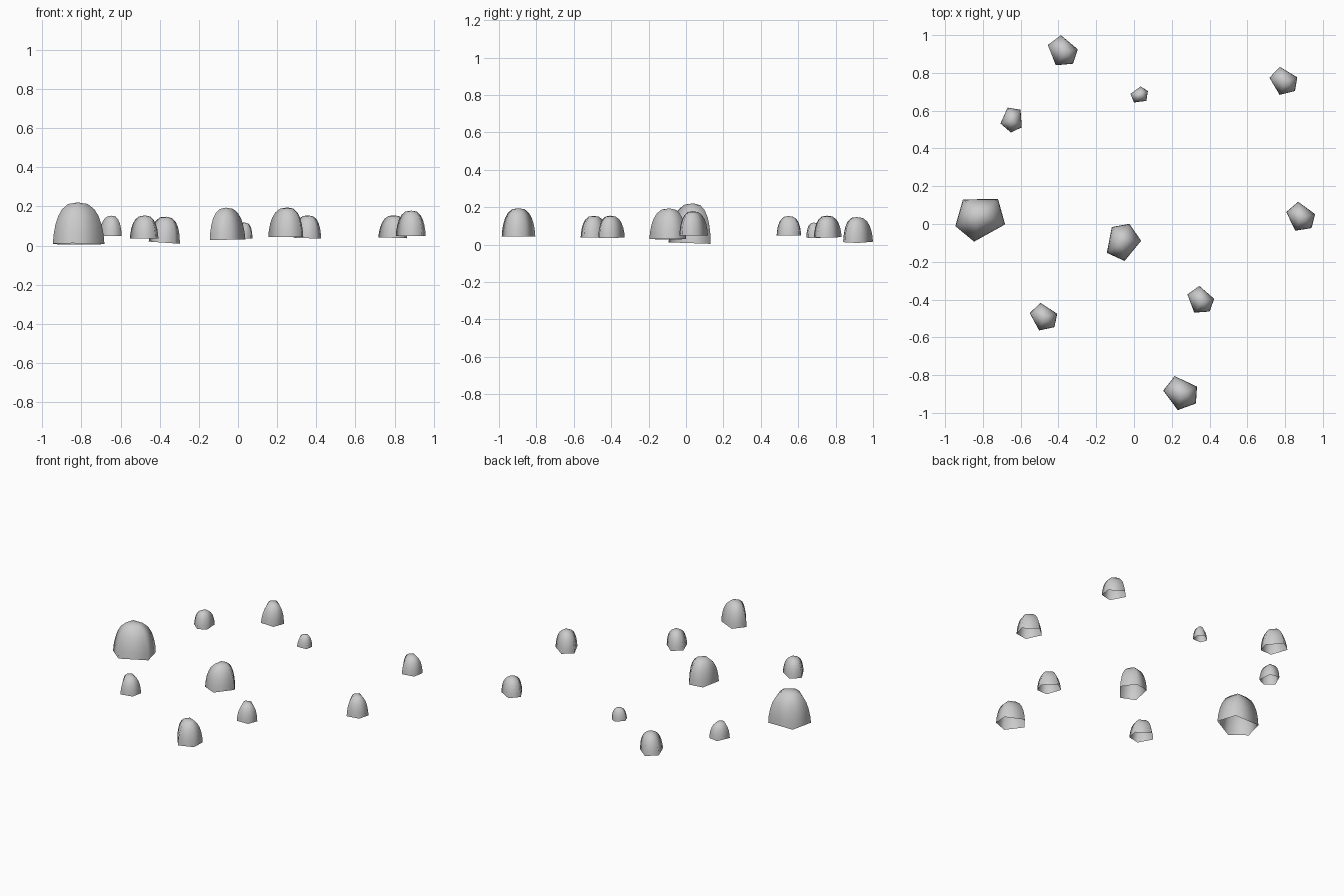
import bpy, bmesh
from math import cos, sin, radians

if "Cube" in bpy.data.objects:
    bpy.data.objects.remove(bpy.data.objects["Cube"])

# Irregular five-sided footprint: (angle, relative radius)
FOOTPRINT = [(0, 1.05), (59, 1.05), (145, .965), (213, .985), (272, .95)]
# Dome profile: (relative width, relative height)
PROFILE = [(1, 0), (.97, .22), (.90, .45), (.79, .66), (.63, .83), (.38, .96)]


def stone_mesh():
    bm = bmesh.new()
    rings = []
    for w, h in PROFILE:
        rings.append([bm.verts.new((w * r * cos(radians(a)), w * r * sin(radians(a)), h))
                      for a, r in FOOTPRINT])
    n = len(FOOTPRINT)
    for lo, hi in zip(rings, rings[1:]):
        for i in range(n):
            j = (i + 1) % n
            bm.faces.new((lo[i], lo[j], hi[j], hi[i]))
    # Crown closes the dome; the underside stays open
    top = bm.verts.new((0, 0, 1))
    for i in range(n):
        bm.faces.new((rings[-1][i], rings[-1][(i + 1) % n], top))
    for f in bm.faces:
        f.smooth = True
    mesh = bpy.data.meshes.new("stone")
    bm.to_mesh(mesh)
    bm.free()
    return mesh


# Scattered stones: x, y, base z, radius, height, turn, tilt about x, tilt about y
STONES = [
    (-.82, .032, .008, .135, .213, -14, -2, 0),
    (-.059, -.091, .03, .1, .164, 216, 0, -1),
    (.252, -.897, .043, .094, .152, 112, 0, 0),
    (-.376, .912, .015, .084, .133, 97, 0, 4),
    (.795, .754, .04, .077, .115, 106, 0, 2),
    (.885, .035, .048, .08, .131, 101, 0, 0),
    (.354, -.406, .038, .075, .117, 96, 0, 2),
    (-.476, -.495, .037, .076, .117, 104, 0, 0),
    (-.645, .55, .048, .067, .105, 51, 0, 0),
    (.031, .683, .038, .048, .08, 173, 0, 3),
]
mesh = stone_mesh()
for k, (x, y, z, r, h, turn, tx, ty) in enumerate(STONES, 1):
    ob = bpy.data.objects.new(f"stone_{k}", mesh)
    bpy.context.collection.objects.link(ob)
    ob.location = (x, y, z)
    ob.scale = (r, r, h)
    # Turn first, then tilt in world axes
    ob.rotation_mode = 'ZYX'
    ob.rotation_euler = (radians(tx), radians(ty), radians(turn))
